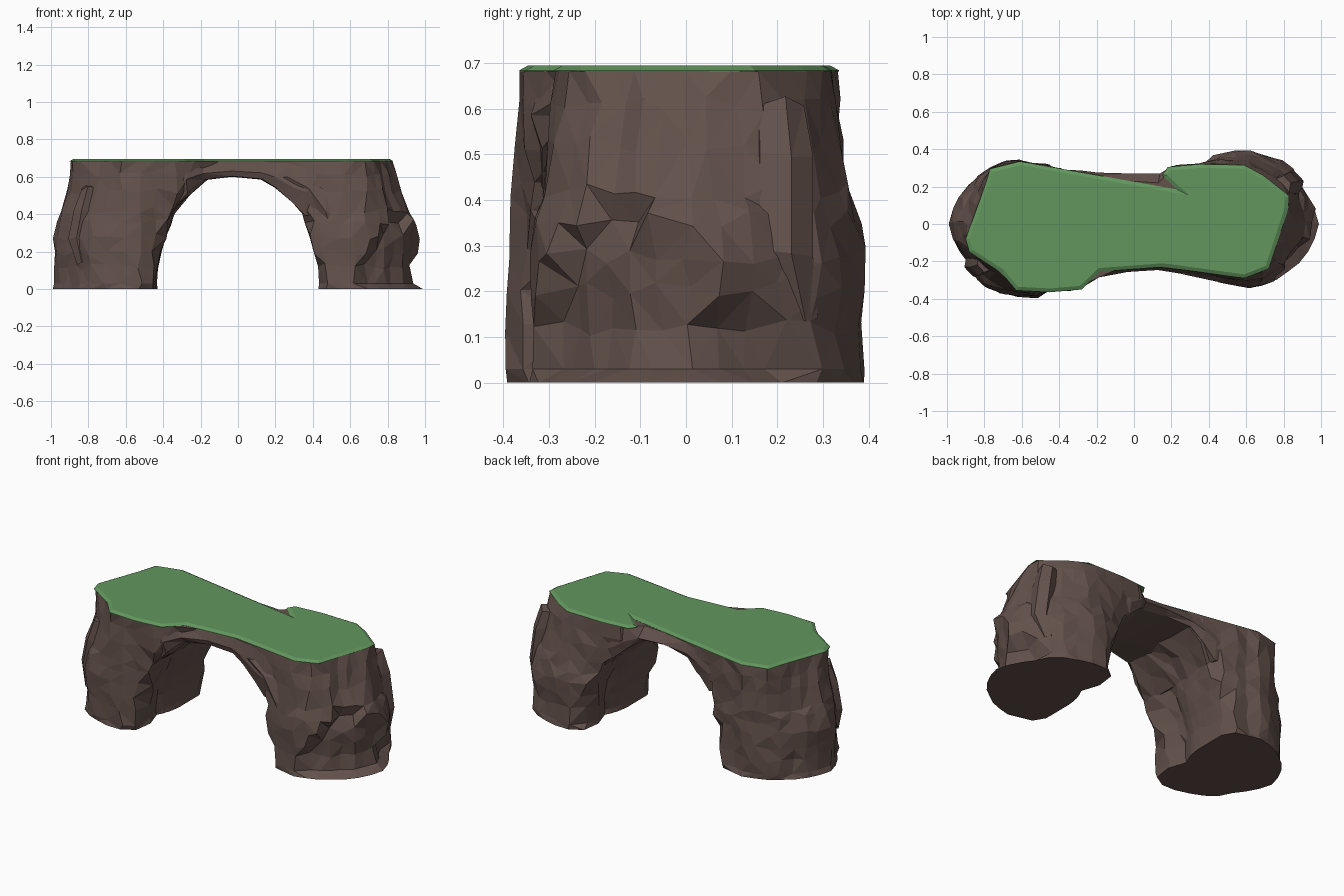
import bpy, bmesh, math, random

random.seed(5)
if "Cube" in bpy.data.objects:
    bpy.data.objects.remove(bpy.data.objects["Cube"], do_unlink=True)


def material(name, color):
    m = bpy.data.materials.new(name)
    m.use_nodes = True
    m.diffuse_color = color
    m.node_tree.nodes["Principled BSDF"].inputs["Base Color"].default_value = color
    return m


rock = material("brown rock", (0.125, 0.083, 0.071, 1))
grass = material("green grass", (0.122, 0.305, 0.11, 1))


def finish(bm, name, mat):
    bmesh.ops.recalc_face_normals(bm, faces=bm.faces)
    mesh = bpy.data.meshes.new(name)
    bm.to_mesh(mesh)
    bm.free()
    mesh.materials.append(mat)
    obj = bpy.data.objects.new(name, mesh)
    bpy.context.collection.objects.link(obj)


def loft(name, rings):
    """Skin closed rings of points, cap both ends, facet into triangles."""
    bm = bmesh.new()
    loops = [[bm.verts.new(p) for p in ring] for ring in rings]
    n = len(loops[0])
    sides = []
    for a, b in zip(loops, loops[1:]):
        for i in range(n):
            j = (i + 1) % n
            sides.append(bm.faces.new((a[i], a[j], b[j], b[i])))
    bm.faces.new(loops[0])
    bm.faces.new(loops[-1])
    bmesh.ops.triangulate(bm, faces=sides, quad_method='SHORT_EDGE')
    finish(bm, name, rock)


def interp(table, t):
    if t <= table[0][0]:
        return table[0][1]
    for (a, u), (b, v) in zip(table, table[1:]):
        if t <= b:
            return u + (v - u) * (t - a) / (b - a)
    return table[-1][1]


def reach(poly, cx, ang):
    """Distance from (cx, 0) to a plan outline along a direction."""
    dx, dy = math.cos(ang), math.sin(ang)
    best = 0
    for (ax, ay), (bx, by) in zip(poly, poly[1:] + poly[:1]):
        ex, ey = bx - ax, by - ay
        det = ex * dy - ey * dx
        if abs(det) < 1e-9:
            continue
        t = (ex * ay - ey * (ax - cx)) / det
        s = (dx * ay - dy * (ax - cx)) / det
        if t > 0 and -1e-6 <= s <= 1 + 1e-6:
            best = max(best, t)
    return best


# Plan outlines: grassy top, and the widest part of a leg
top = [(-.90, -.08), (-.88, -.15), (-.71, -.26), (-.63, -.355), (-.45, -.365),
       (-.28, -.35), (-.18, -.255), (.155, -.23), (.59, -.29), (.72, -.24),
       (.825, .08), (.83, .15), (.69, .26), (.59, .315), (.35, .32),
       (.18, .305), (.15, .26), (.23, .185), (-.61, .335), (-.77, .295), (-.80, .195)]
plan = [(.13, -.26), (.43, -.3), (.62, -.345), (.75, -.31), (.88, -.22),
        (.96, -.12), (1, .02), (.94, .14), (.88, .22), (.84, .31), (.74, .36),
        (.57, .405), (.43, .36), (.2, .33)]

# Rules by height: blend toward the top outline, and the inner arch face
levels = [0, .03, .12, .2, .28, .36, .42, .52, .61, .683]
taper = [(0, .03), (.12, .12), (.24, 0), (.3, .02), (.38, .25), (.45, .5), (.6, .82), (.683, 1)]
arch = [(0, .42), (.08, .43), (.25, .385), (.42, .33), (.55, .23), (.62, .14), (.69, .1)]

# Rules across the depth: groove in the inner face, hollow under an outer ledge
groove = [(-.3, .01), (-.03, .01), (.08, .03), (.14, .06), (.2, .05), (.28, 0), (.4, .05)]
hollow = [(-.36, 0), (-.33, .2), (-.19, .4), (0, .3), (.07, .19), (.29, .02), (.3, 0)]


def leg(name, side):
    """Both legs share a plan; the right one is turned half way round."""
    cx = .62 * side
    count = 28
    turn = 0 if side > 0 else math.pi
    ridge = [random.uniform(-.01, .008) for _ in range(count)]
    rings = []
    for z in levels:
        w = interp(taper, z)
        is_end = z in (levels[0], levels[-1])
        ring = []
        for i in range(count):
            ang = math.tau * i / count
            if not is_end:
                ang += random.uniform(-.05, .05)
            c, s = math.cos(ang), math.sin(ang)
            r = reach(plan, .62, ang + turn) * (1 - w)
            r += min(reach(top, cx, ang), .75) * w
            if not is_end:
                r += ridge[i] + random.uniform(-.008, .006)
            if side > 0 and c > .2 and .02 < z < interp(hollow, r * s):
                r -= .055
            # Keep the passage under the arch open
            if c * side < -.05:
                limit = .62 - interp(arch, z)
                y = s * side * min(r, limit / abs(c))
                limit -= interp(groove, y) * (1 - w)
                r = min(r, limit / abs(c))
            dz = 0 if z < .1 or is_end else random.uniform(-.02, .02)
            ring.append((cx + r * c, r * s, z + dz))
        rings.append(ring)
    loft(name, rings)


leg("right_rock_leg", -1)
leg("left_rock_leg", 1)

# Bridge span: x, underside height, front y, back y
stations = [(-.46, .45, -.31, .27), (-.35, .42, -.31, .27), (-.27, .51, -.31, .265),
            (-.19, .58, -.255, .255), (-.03, .60, -.24, .23), (.13, .585, -.23, .22),
            (.2, .54, -.235, .29), (.29, .46, -.245, .3), (.36, .39, -.255, .29),
            (.48, .38, -.26, .28)]
span = []
for x, low, front, back in stations:
    mid = low + (.683 - low) * random.uniform(.35, .55)
    j = [random.uniform(-.01, .01) for _ in range(3)]
    span.append([(x, front, .683), (x + j[0], front - .025 + j[1], mid),
                 (x, front - .005, low + .003), (x + j[2], -.08, low),
                 (x + j[0], .1, low + .005), (x, back + .005, low + .01),
                 (x + j[1], max(back + .02, .27), mid), (x, back, .683)])
loft("bridge_span", span)


def crag(name, rings, side=1):
    """Craggy rib from rings of x, y, z and two radii."""
    out = []
    for x, y, z, rx, ry in rings:
        out.append([(side * (x + rx * math.cos(a)), side * (y + ry * math.sin(a)),
                     max(0, z + random.uniform(-.015, .015)))
                    for a in (math.tau * k / 6 + .3 for k in range(6))])
    loft(name, out)


# Leaning columns on the outer corners, and a fold on the front
for name, side, height in (("left_column", 1, .62), ("right_column", -1, .54)):
    crag(name, [(.83, .25, .14, .03, .04), (.85, .21, .28, .06, .07),
                (.82, .21, height - .12, .06, .07), (.79, .2, height, .05, .06)], side)
crag("left_front_fold", [(.51, -.28, .28, .02, .02), (.48, -.27, .4, .05, .045),
                         (.4, -.25, .54, .1, .045), (.28, -.23, .6, .08, .04)])

# Grass slab with a bevelled rim
bm = bmesh.new()
base = bm.faces.new([bm.verts.new((x, y, .681)) for x, y in top])
grown = bmesh.ops.extrude_face_region(bm, geom=[base])["geom"]
cap = next(g for g in grown if isinstance(g, bmesh.types.BMFace))
for v in cap.verts:
    v.co.z = .684
bmesh.ops.recalc_face_normals(bm, faces=bm.faces)
bmesh.ops.inset_region(bm, faces=[cap], thickness=.02, use_even_offset=True)
for v in cap.verts:
    v.co.z = .695
finish(bm, "grass_top", grass)
